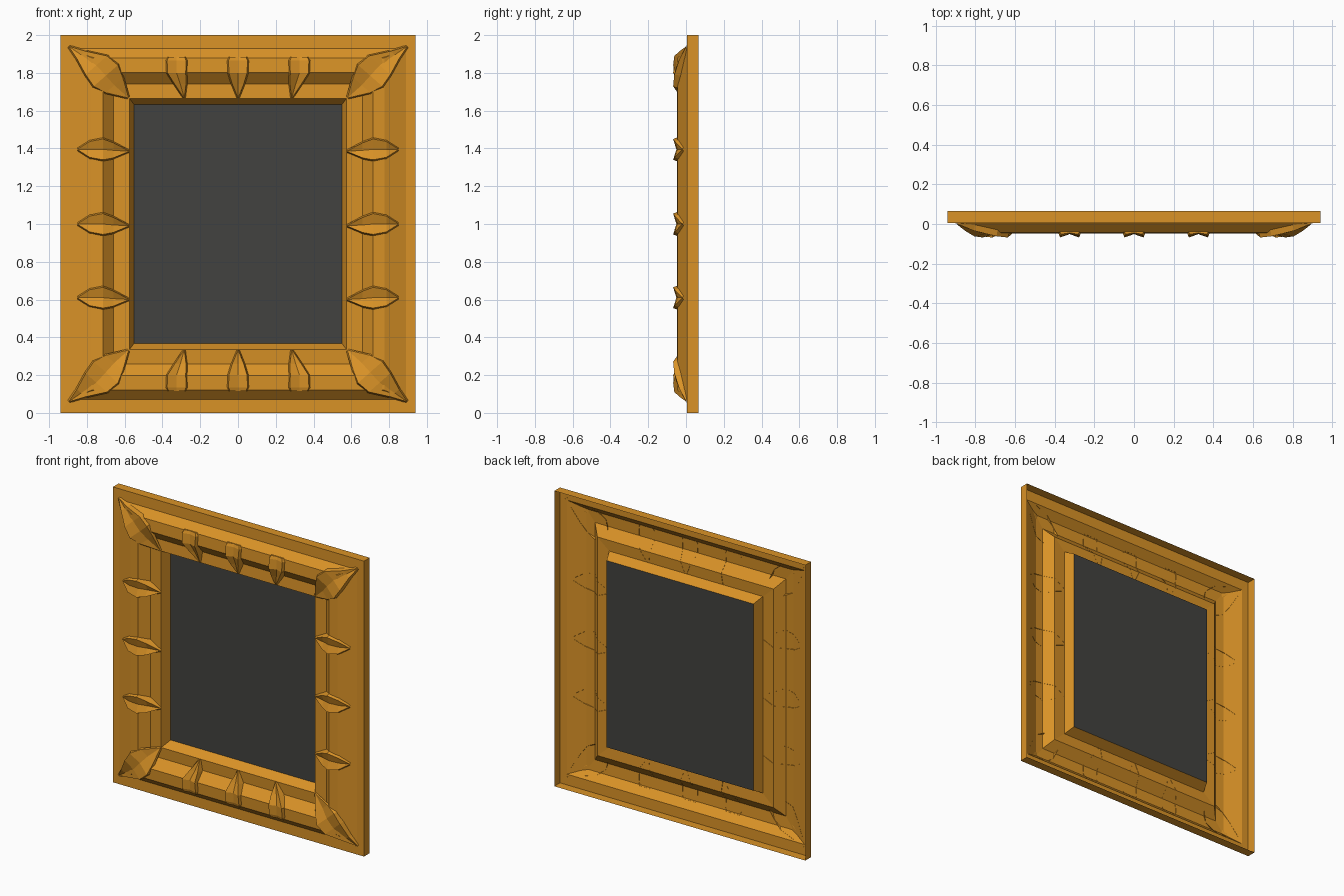
import bpy, bmesh
from mathutils import Vector

if "Cube" in bpy.data.objects:
    bpy.data.objects.remove(bpy.data.objects["Cube"])

def material(name, color):
    m = bpy.data.materials.new(name)
    m.diffuse_color = color
    m.use_nodes = True
    m.node_tree.nodes["Principled BSDF"].inputs["Base Color"].default_value = m.diffuse_color
    return m

gold = material("gilded_wood", (0.70, 0.29, 0.02, 1))
dark = material("dark_panel", (0.055, 0.055, 0.05, 1))

# Moulding profile from outside to inside: half width, half height, depth
PROFILE = [(0.94, 1.00, 0.066), (0.94, 1.00, 0.005), (0.89, 0.928, 0.004),
           (0.775, 0.88, -0.044), (0.715, 0.803, -0.048), (0.66, 0.74, 0.005),
           (0.575, 0.665, 0.0), (0.55, 0.632, 0.064)]

def finish(bm, name, mat):
    me = bpy.data.meshes.new(name)
    bm.to_mesh(me)
    bm.free()
    me.materials.append(mat)
    ob = bpy.data.objects.new(name, me)
    bpy.context.collection.objects.link(ob)
    return ob

def surface_y(x, z):
    """Depth of the mitred moulding at a front-view point."""
    def param(v, k):
        for i in range(1, len(PROFILE) - 1):
            a, b = PROFILE[i][k], PROFILE[i + 1][k]
            if v >= b:
                return i + min(1, max(0, (a - v) / (a - b)))
        return len(PROFILE) - 1.0
    t = min(param(abs(x), 0), param(abs(z - 1), 1))
    i = min(int(t), len(PROFILE) - 2)
    return PROFILE[i][2] + (PROFILE[i + 1][2] - PROFILE[i][2]) * (t - i)

# Frame moulding, open at the back
bm = bmesh.new()
loops = [[bm.verts.new((sx * hx, y, 1 + sz * hz))
          for sx, sz in ((-1, -1), (1, -1), (1, 1), (-1, 1))]
         for hx, hz, y in PROFILE]
for a, b in zip(loops, loops[1:]):
    for i in range(4):
        j = (i + 1) % 4
        bm.faces.new((a[i], a[j], b[j], b[i]))
finish(bm, "frame_moulding", gold)

# Picture panel
bm = bmesh.new()
hx, hz, y = PROFILE[-1]
bm.faces.new([bm.verts.new((sx * hx, y, 1 + sz * hz))
              for sx, sz in ((-1, -1), (1, -1), (1, 1), (-1, 1))])
finish(bm, "picture_panel", dark)

def leaf(name, stations, across, sx=1, sz=1):
    """Cupped leaf. Station: x, height above middle, half width, crease y, rim y."""
    bm = bmesh.new()
    rows = []
    ax = Vector(across).normalized()
    for x, h, w, crease, rim in stations:
        def point(k, depth):
            px, pz = sx * (x + ax.x * k), 1 + sz * (h + ax.y * k)
            if depth is None:
                depth = surface_y(px, pz) + 0.001
            return bm.verts.new((px, depth, pz))
        o = w + 0.008
        rows.append([point(-o, None), point(-w, rim), point(0, crease),
                     point(w, rim), point(o, None)])
    for a, b in zip(rows, rows[1:]):
        for i in range(4):
            bm.faces.new((a[i], a[i + 1], b[i + 1], b[i]))
    # End cap of a blunt leaf
    if stations[0][2] > 0.01:
        bm.faces.new(rows[0][::-1])
    bm.normal_update()
    if sum(f.normal.y * f.calc_area() for f in bm.faces) > 0:
        bmesh.ops.reverse_faces(bm, faces=bm.faces[:])
    finish(bm, name, gold)

for sz, row in ((1, "top"), (-1, "bottom")):
    # Leaves across the rails, outer ones leaning to the middle
    for c, lean, sx in ((0, 0, 1), (0.325, 0.04, 1), (0.325, 0.04, -1)):
        leaf(f"{row}_rail_leaf",
             [(c, 0.885, 0.042, -0.044, -0.052),
              (c, 0.865, 0.05, -0.05, -0.062),
              (c, 0.80, 0.048, -0.051, -0.068),
              (c - lean * 0.5, 0.74, 0.03, -0.026, -0.04),
              (c - lean, 0.668, 0.001, -0.002, -0.004)], (1, 0), sx, sz)
    # Corner leaves along the mitres
    for sx in (-1, 1):
        leaf(f"{row}_corner_leaf",
             [(0.895, 0.94, 0.001, 0.002, 0.001),
              (0.83, 0.895, 0.03, -0.024, -0.034),
              (0.75, 0.84, 0.075, -0.05, -0.062),
              (0.70, 0.785, 0.085, -0.051, -0.068),
              (0.655, 0.735, 0.06, -0.03, -0.044),
              (0.58, 0.668, 0.001, -0.002, -0.004)], (-0.75, 0.66), sx, sz)

# Leaves across the stiles
for sx, side in ((-1, "left"), (1, "right")):
    for h in (-0.39, 0, 0.395):
        leaf(f"{side}_stile_leaf",
             [(0.85, h, 0.001, -0.018, -0.02),
              (0.785, h, 0.042, -0.045, -0.06),
              (0.715, h, 0.055, -0.051, -0.068),
              (0.66, h - 0.005, 0.04, -0.028, -0.046),
              (0.577, h - 0.01, 0.001, -0.002, -0.004)], (0, 1), sx, 1)
